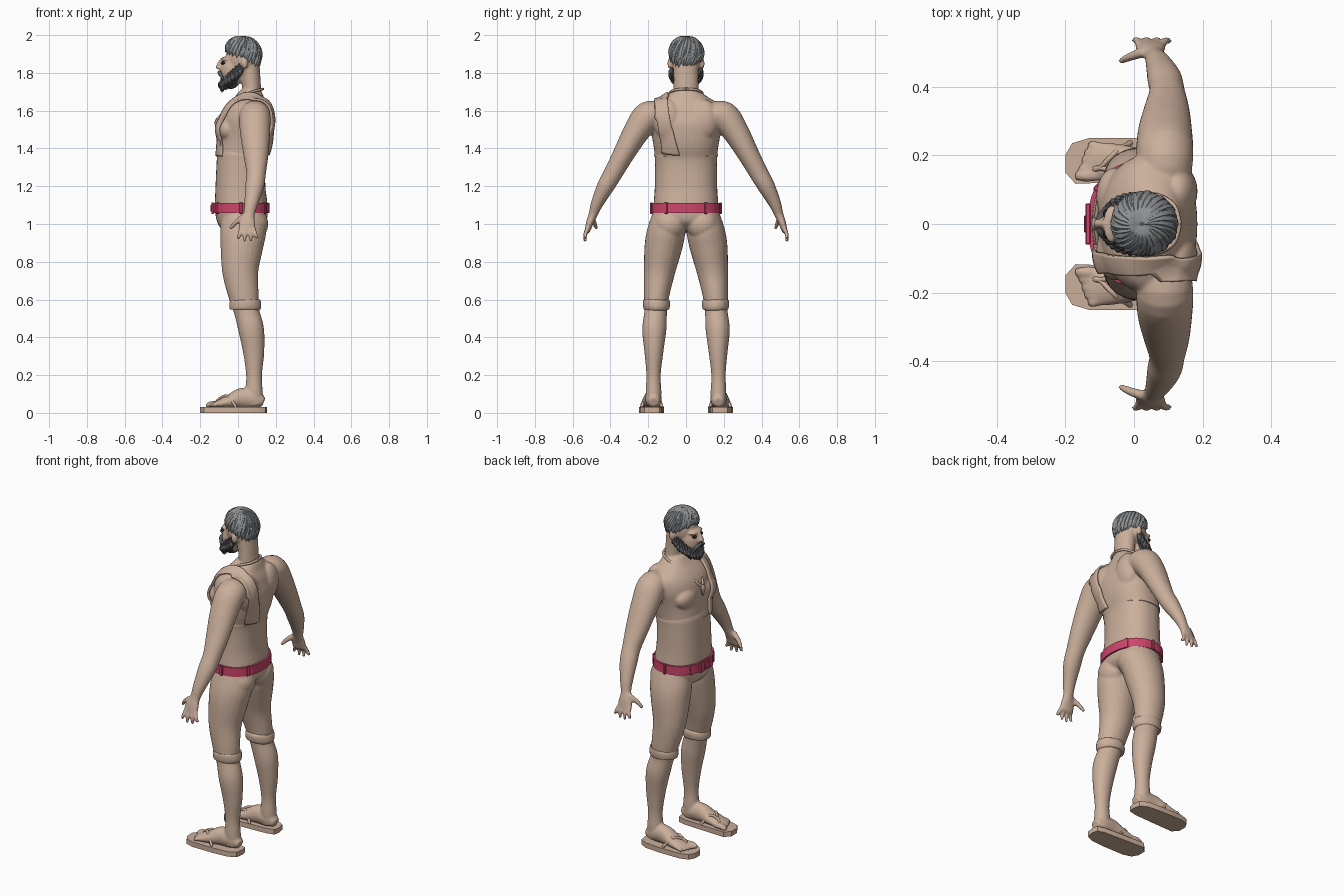
import bpy, bmesh, random
from math import sin, cos, pi, radians
from mathutils import Vector, Matrix

random.seed(4)


def material(name, rgb):
    m = bpy.data.materials.new(name)
    m.diffuse_color = (*rgb, 1)
    return m


SKIN = material("skin", (0.60, 0.43, 0.33))
PINK = material("pink", (0.62, 0.06, 0.15))
GREY = material("hair_grey", (0.27, 0.28, 0.29))
DARK = material("beard_grey", (0.10, 0.10, 0.11))
BLACK = material("eye_dark", (0.01, 0.01, 0.01))


def finish(name, bm, mat, angle=50):
    bmesh.ops.recalc_face_normals(bm, faces=bm.faces)
    me = bpy.data.meshes.new(name)
    bm.to_mesh(me)
    bm.free()
    ob = bpy.data.objects.new(name, me)
    bpy.context.collection.objects.link(ob)
    me.materials.append(mat)
    bpy.ops.object.select_all(action='DESELECT')
    ob.select_set(True)
    bpy.context.view_layer.objects.active = ob
    bpy.ops.object.shade_smooth_by_angle(angle=radians(angle))
    return ob


def spline(pts, sub):
    """Catmull-Rom through tuples of any length."""
    out = []
    for i in range(len(pts) - 1):
        a, b, c, d = pts[max(i - 1, 0)], pts[i], pts[i + 1], pts[min(i + 2, len(pts) - 1)]
        for k in range(sub):
            t = k / sub
            out.append([q + .5 * t * (r - p + t * (2 * p - 5 * q + 4 * r - s + t * (3 * (q - r) + s - p)))
                        for p, q, r, s in zip(a, b, c, d)])
    return out + [list(pts[-1])]


def loft(bm, pts, n=24, power=2.0, sub=4, side=1):
    """Closed tube through (x, y, z, radius_u, radius_v); side=-1 mirrors in y."""
    P = spline([(x, y * side, z, a, b) for x, y, z, a, b in pts], sub)
    C = [Vector(p[:3]) for p in P]
    rings, u = [], None
    for i, c in enumerate(C):
        t = (C[min(i + 1, len(C) - 1)] - C[max(i - 1, 0)]).normalized()
        if u is None:
            u = Vector((0, 1, 0)) if abs(t.x) > .8 else Vector((1, 0, 0))
        u = (u - t * u.dot(t)).normalized()
        v = t.cross(u)
        ring = []
        for k in range(n):
            w = [abs(f) ** (2 / power) * (1 if f > 0 else -1)
                 for f in (cos(2 * pi * k / n), sin(2 * pi * k / n))]
            ring.append(bm.verts.new(c + u * w[0] * max(P[i][3], .001) + v * w[1] * max(P[i][4], .001)))
        rings.append(ring)
    for r, s in zip(rings, rings[1:]):
        for k in range(n):
            bm.faces.new((r[k], r[(k + 1) % n], s[(k + 1) % n], s[k]))
    bm.faces.new(rings[0][::-1])
    bm.faces.new(rings[-1])


def ball(bm, c, r):
    bmesh.ops.create_uvsphere(bm, u_segments=24, v_segments=16, radius=1,
                              matrix=Matrix.Translation(c) @ Matrix.Diagonal((*r, 1)))


def box(bm, c, s, angle=0):
    bmesh.ops.create_cube(bm, size=1, matrix=Matrix.Translation(c) @ Matrix.Rotation(angle, 4, 'Z')
                          @ Matrix.Diagonal((*s, 1)))


# body: torso, neck, head, arms, hands, legs and feet fused by voxel remesh
bm = bmesh.new()
loft(bm, [(.03, 0, .96, .07, .08), (.025, 0, 1.0, .125, .16), (.018, 0, 1.08, .14, .172),
          (.013, 0, 1.2, .132, .165), (.018, 0, 1.35, .13, .165), (.035, 0, 1.45, .142, .178),
          (.045, 0, 1.55, .14, .2), (.058, 0, 1.62, .11, .19), (.065, 0, 1.665, .08, .125),
          (.07, 0, 1.70, .06, .075)], n=36, power=2.3)
loft(bm, [(.07, 0, 1.62, .06, .075), (.072, 0, 1.72, .05, .066), (.06, 0, 1.84, .055, .066)])
ball(bm, (.025, 0, 1.88), (.09, .082, .105))
ball(bm, (-.03, 0, 1.815), (.064, .062, .09))
ball(bm, (-.065, 0, 1.872), (.026, .055, .013))
loft(bm, [(-.08, 0, 1.875, .012, .01), (-.1, 0, 1.84, .014, .013), (-.105, 0, 1.82, .015, .019)], n=12)
for s in (1, -1):
    ball(bm, (.035, s * .086, 1.85), (.018, .012, .03))
    ball(bm, (-.055, s * .08, 1.5), (.055, .085, .065))
    ball(bm, (.125, s * .095, 1.55), (.06, .08, .11))
    ball(bm, (.085, s * .085, 1.0), (.075, .085, .085))
    loft(bm, [(.09, .13, 1.58, .075, .065), (.09, .20, 1.57, .083, .08), (.09, .262, 1.49, .08, .07),
              (.095, .33, 1.37, .067, .057), (.096, .385, 1.27, .052, .05), (.088, .425, 1.2, .05, .046),
              (.07, .47, 1.11, .037, .033), (.058, .492, 1.05, .03, .024), (.05, .508, 1.01, .042, .02),
              (.047, .52, .97, .044, .016), (.047, .524, .957, .036, .012)], side=s)
    for k, tip in enumerate([(.0, .535, .92), (.035, .535, .905), (.07, .532, .907), (.105, .53, .925)]):
        x = .017 + .021 * k
        loft(bm, [(x, .517, .985, .011, .011), ((x + tip[0]) / 2, .534, .945, .011, .011),
                  (*tip, .008, .008)], n=12, side=s)
    loft(bm, [(.03, .5, 1.04, .015, .014), (-.01, .487, 1.01, .014, .013), (-.04, .473, .975, .009, .009)],
         n=12, side=s)
    loft(bm, [(.03, .09, 1.07, .11, .08), (.028, .103, .97, .122, .1), (.02, .12, .88, .113, .1),
              (.012, .14, .75, .096, .083), (.03, .156, .62, .08, .067), (.045, .16, .54, .067, .06),
              (.07, .168, .44, .068, .064), (.083, .17, .32, .056, .05), (.085, .172, .2, .042, .038),
              (.085, .172, .11, .046, .042), (.09, .172, .04, .045, .038)], side=s)
    loft(bm, [(.135, .172, .055, .028, .025), (.09, .172, .072, .042, .048), (.02, .175, .078, .045, .054),
              (-.04, .18, .062, .052, .038), (-.1, .182, .048, .056, .022), (-.13, .182, .042, .045, .015)],
         side=s)
    for k in range(5):
        r = .017 if k == 0 else .0125
        loft(bm, [(-.1, .142 + .02 * k, .045, r, r), (-.14 + .006 * k, .14 + .0225 * k, .046, r, r),
                  (-.17 + .009 * k, .14 + .0225 * k, .036, r * .7, r * .7)], n=12, side=s)
body = finish("body", bm, SKIN)
m = body.modifiers.new("fuse", 'REMESH')
m.mode, m.voxel_size, m.use_smooth_shade = 'VOXEL', .0065, True
m = body.modifiers.new("soften", 'SMOOTH')
m.iterations, m.factor = 5, .5

# eyes
bm = bmesh.new()
for s in (1, -1):
    ball(bm, (-.078, s * .03, 1.852), (.012, .014, .009))
finish("eyes", bm, BLACK)

# swept hair clumps in two layers around the crown
bm = bmesh.new()
for layer in range(3):
    count = (26, 26, 14)[layer]
    for i in range(count):
        a = 2 * pi * (i + .37 * layer) / count
        end = radians(96 + 22 * cos(a) - 3 * layer + random.uniform(-5, 5))
        start = (.45, .04, .3)[layer]
        path = []
        for k in range(6):
            f = start + (end - start) * k / 5
            az = a + .6 * (end - f) / end
            sw = sin(min(f, 1.66)) * (1 + .02 * layer)
            r = (.006, .013, .016, .016, .012, .002)[k]
            path.append((.023 + .091 * sw * cos(az), .084 * sw * sin(az), 1.882 + .106 * cos(f), r, r))
        loft(bm, path, n=7, sub=2)
finish("hair", bm, GREY)

# beard clumps hanging from the jaw, plus moustache
bm = bmesh.new()
ball(bm, (-.04, 0, 1.77), (.052, .052, .055))
for layer in range(2):
    for i in range(19):
        t = (i + .5 * layer - 9) / 9
        th = t * radians(100)
        o = 1 + .12 * layer
        z = 1.79 + .075 * t * t - .03 * layer
        e = 1.695 + .045 * t * t + .012 * layer + random.uniform(0, .012)
        loft(bm, [(.008 - .08 * cos(th), .073 * sin(th), z, .006, .006),
                  (.002 - .085 * o * cos(th), .073 * o * sin(th), z * .6 + e * .4, .013, .013),
                  (-.02 - .07 * cos(th), .056 * sin(th), z * .25 + e * .75, .011, .011),
                  (-.025 - .06 * cos(th), .045 * sin(th), e, .001, .001)], n=7, sub=3)
for s in (1, -1):
    loft(bm, [(-.1, 0, 1.803, .009, .009), (-.096, .025, 1.797, .011, .011), (-.075, .055, 1.76, .003, .003)],
         n=8, side=s)
finish("beard", bm, DARK)

# belt with buckle and loops
bm = bmesh.new()
loft(bm, [(.016, 0, 1.057, .151, .182), (.016, 0, 1.11, .151, .182)], n=48, power=2.25, sub=1)
finish("belt", bm, PINK, 30)
bm = bmesh.new()
box(bm, (-.134, 0, 1.084), (.014, .12, .062))
box(bm, (-.141, 0, 1.084), (.01, .05, .036))
for a in (35, 90, 145, 180, 215, 270, 325):
    if a != 180:
        q = radians(a)
        box(bm, (.016 + .153 * cos(q), .183 * sin(q), 1.084), (.014, .018, .06), q)
bmesh.ops.bevel(bm, geom=bm.edges[:], offset=.003, segments=1, affect='EDGES')
finish("buckle_and_loops", bm, PINK, 30)

# rolled trouser cuffs
bm = bmesh.new()
for s in (1, -1):
    loft(bm, [(.04, .156, .545, .07, .06), (.04, .156, .552, .082, .068), (.038, .156, .575, .084, .072),
              (.036, .155, .594, .08, .07), (.036, .155, .6, .07, .06)], n=32, side=s)
finish("trouser_cuffs", bm, SKIN)

# sandals: flat sole outline with angled toe, and thong straps
bm = bmesh.new()
sole = [(-.2, .15), (-.17, .117), (-.03, .122), (.1, .128), (.145, .14), (.153, .172), (.145, .22),
        (.1, .243), (0, .25), (-.13, .25), (-.18, .235), (-.2, .2)]
for s in (1, -1):
    f = bm.faces.new([bm.verts.new((x, y * s, 0)) for x, y in sole])
    g = bmesh.ops.extrude_face_region(bm, geom=[f])['geom']
    bmesh.ops.translate(bm, vec=(0, 0, .03), verts=[v for v in g if isinstance(v, bmesh.types.BMVert)])
finish("sandal_soles", bm, SKIN, 35)
bm = bmesh.new()
for s in (1, -1):
    for y in (.126, .236):
        loft(bm, [(-.125, .16, .045, .006, .006), (-.1, .163, .074, .007, .007),
                  (-.055, (y + .178) / 2, .088, .008, .008), (-.01, y, .03, .008, .008)], n=8, side=s)
finish("sandal_straps", bm, SKIN)

# one-shoulder sling panel wrapped over the body: centre path with inner and outer edges
bm = bmesh.new()
edge = [(-.12, -.155, 1.36, -.06), (-.12, -.15, 1.45, -.07), (-.1, -.155, 1.56, -.085),
        (-.03, -.16, 1.66, -.095), (.07, -.165, 1.7, -.1), (.15, -.165, 1.67, -.1),
        (.2, -.162, 1.56, -.085), (.19, -.16, 1.45, -.06), (.17, -.155, 1.36, -.035)]
rows = [[bm.verts.new((x, y0 + (y1 - y0) * k / 8, z)) for k in range(9)] for x, y0, z, y1 in spline(edge, 5)]
for r, q in zip(rows, rows[1:]):
    for k in range(8):
        bm.faces.new((r[k], r[k + 1], q[k + 1], q[k]))
sling = finish("shoulder_sling", bm, SKIN)
m = sling.modifiers.new("wrap", 'SHRINKWRAP')
m.target, m.wrap_method, m.wrap_mode, m.offset = body, 'NEAREST_SURFACEPOINT', 'OUTSIDE_SURFACE', .008
m = sling.modifiers.new("thickness", 'SOLIDIFY')
m.thickness, m.offset = .012, 0

# garment hem around the ribs
bm = bmesh.new()
loft(bm, [(.018, 0, 1.355, .126, .161), (.018, 0, 1.358, .134, .169), (.018, 0, 1.366, .134, .169),
          (.02, 0, 1.385, .128, .163)], n=48, power=2.3, sub=1)
finish("shirt_hem", bm, SKIN, 30)

# necklace cord and pendant
bm = bmesh.new()
for s in (1, -1):
    loft(bm, [(x, y, z, .007, .007) for x, y, z in
              [(.132, 0, 1.715), (.115, .055, 1.71), (.06, .085, 1.695), (.0, .078, 1.662),
               (-.055, .05, 1.615), (-.1, .018, 1.565), (-.112, 0, 1.55)]], n=8, side=s)
loft(bm, [(-.11, 0, 1.56, .006, .008), (-.115, 0, 1.535, .009, .02), (-.113, 0, 1.495, .003, .004)], n=10)
finish("necklace", bm, SKIN)
